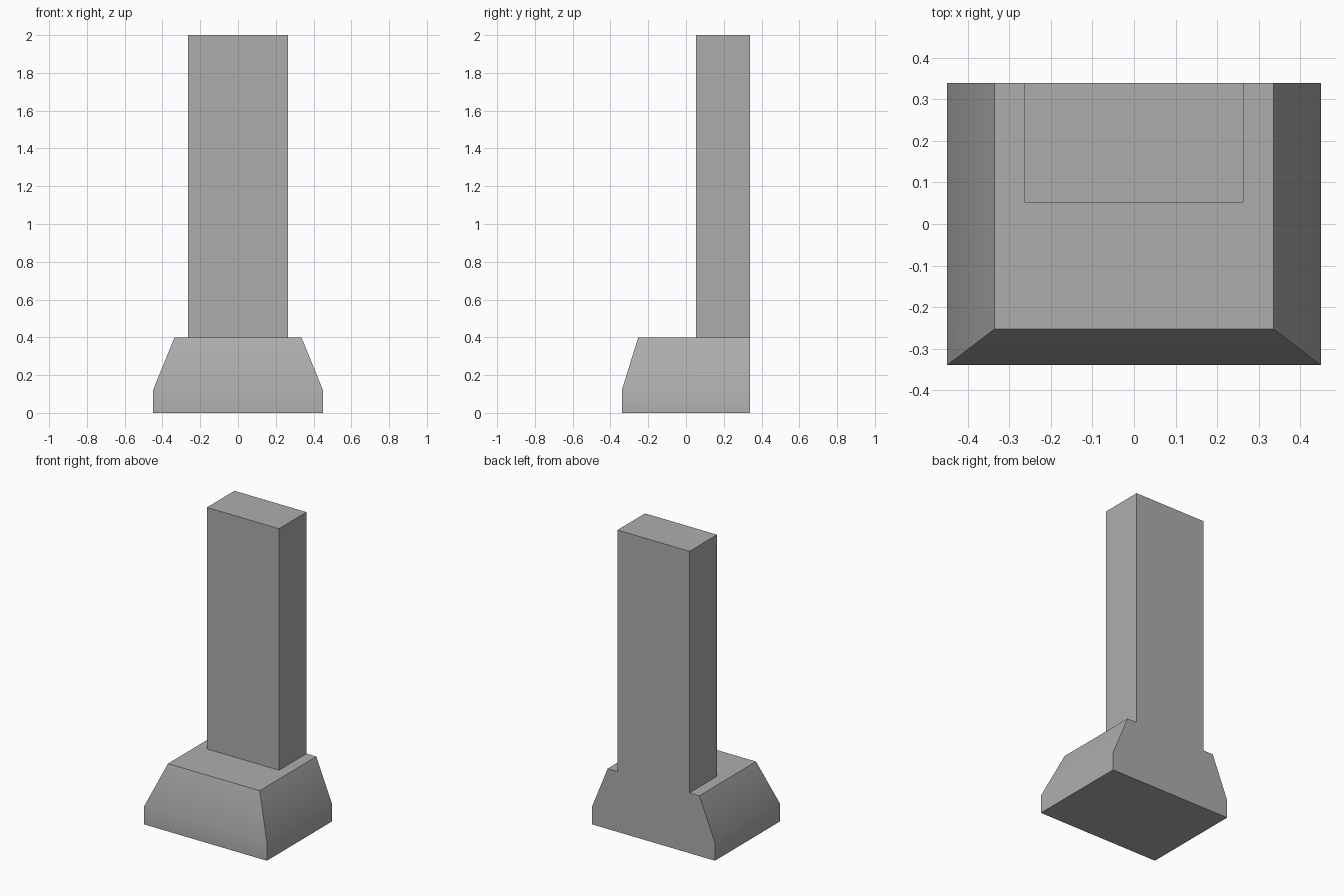
import bpy
import bmesh

cube = bpy.data.objects.get("Cube")
if cube:
    bpy.data.objects.remove(cube, do_unlink=True)

BACK = 0.34

grey = bpy.data.materials.new("brushed_grey")
grey.use_nodes = True
colour = (0.42, 0.42, 0.42, 1)
grey.diffuse_color = colour
grey.node_tree.nodes["Principled BSDF"].inputs["Base Color"].default_value = colour


def loft(name, levels):
    """Stack rectangles (half width, front y, z) that share one flat back."""
    bm = bmesh.new()
    rings = [[bm.verts.new(p) for p in ((-w, front, z), (w, front, z),
                                        (w, BACK, z), (-w, BACK, z))]
             for w, front, z in levels]
    for low, high in zip(rings, rings[1:]):
        for i in range(4):
            j = (i + 1) % 4
            bm.faces.new((low[i], low[j], high[j], high[i]))
    bm.faces.new(rings[0][::-1])
    bm.faces.new(rings[-1])
    bmesh.ops.recalc_face_normals(bm, faces=bm.faces)
    mesh = bpy.data.meshes.new(name)
    bm.to_mesh(mesh)
    bm.free()
    mesh.materials.append(grey)
    obj = bpy.data.objects.new(name, mesh)
    bpy.context.collection.objects.link(obj)
    # Soft bend on the skirt, crisp corners elsewhere
    bpy.ops.object.select_all(action='DESELECT')
    obj.select_set(True)
    bpy.context.view_layer.objects.active = obj
    bpy.ops.object.shade_smooth_by_angle(angle=0.52)
    return obj


# Flared hood with a short vertical skirt
loft("hood", [(0.45, -0.34, 0), (0.45, -0.34, 0.12), (0.336, -0.253, 0.4)])

# Straight flue rising against the back
loft("flue", [(0.264, 0.052, 0.4), (0.264, 0.052, 2)])
